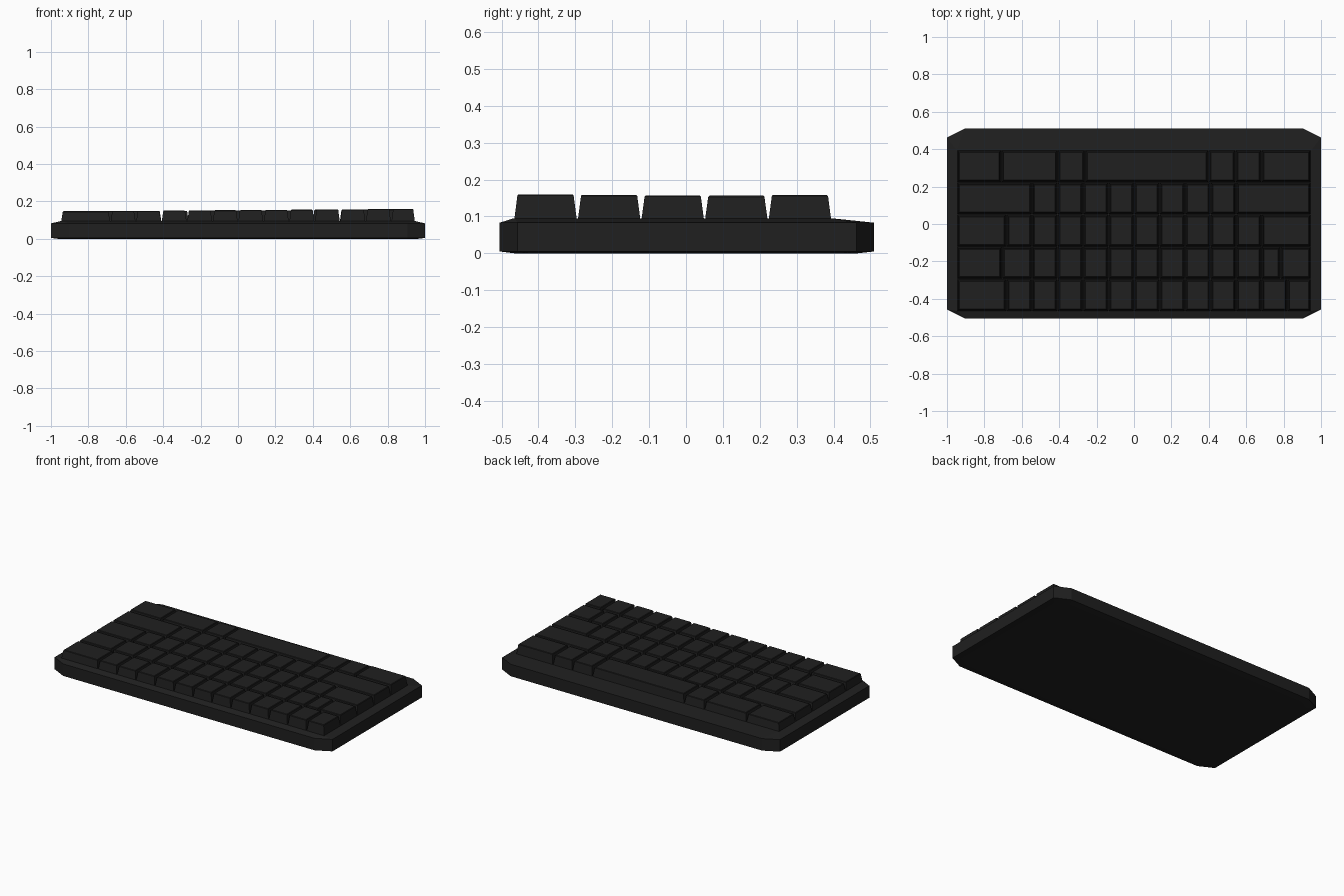
import bpy, bmesh

if "Cube" in bpy.data.objects:
    bpy.data.objects.remove(bpy.data.objects["Cube"])

mat = bpy.data.materials.new("black_plastic")
mat.diffuse_color = (0.014, 0.014, 0.014, 1)
mat.use_nodes = True
mat.node_tree.nodes["Principled BSDF"].inputs["Base Color"].default_value = mat.diffuse_color


def octagon(x, y0, y1, cx, cy, z):
    """Rectangle outline with clipped corners, counter-clockwise."""
    pts = [(cx, y0), (x, y0 + cy), (x, y1 - cy), (cx, y1),
           (-cx, y1), (-x, y1 - cy), (-x, y0 + cy), (-cx, y0)]
    return [(px, py, z) for px, py in pts]


def loft(name, rings):
    """Closed solid through a stack of equal-sized rings."""
    bm = bmesh.new()
    loops = [[bm.verts.new(p) for p in ring] for ring in rings]
    for a, b in zip(loops, loops[1:]):
        n = len(a)
        for i in range(n):
            j = (i + 1) % n
            bm.faces.new((a[i], a[j], b[j], b[i]))
    bm.faces.new(loops[0][::-1])
    bm.faces.new(loops[-1])
    bmesh.ops.recalc_face_normals(bm, faces=bm.faces)
    mesh = bpy.data.meshes.new(name)
    bm.to_mesh(mesh)
    bm.free()
    mesh.materials.append(mat)
    ob = bpy.data.objects.new(name, mesh)
    bpy.context.collection.objects.link(ob)
    return ob


def rect(x0, x1, y0, y1, inset, z):
    x0, x1, y0, y1 = x0 + inset, x1 - inset, y0 + inset, y1 - inset
    return [(x0, y0, z), (x1, y0, z), (x1, y1, z), (x0, y1, z)]


# case: clipped-corner slab whose rim slopes up to the key field
DECK = 0.095
loft("case", [
    octagon(0.96, -0.465, 0.465, 0.88, 0.04, 0.0),
    octagon(1.0, -0.505, 0.51, 0.905, 0.048, 0.005),
    octagon(1.0, -0.505, 0.51, 0.905, 0.048, 0.083),
    octagon(0.947, -0.467, 0.395, 0.945, 0.002, DECK),
])


def grid(first, last):
    """Evenly spaced column boundaries of the single-width keys."""
    return [0.1365 * i for i in range(first, last + 1)]


# key boundaries along x, front row first, with a small row height offset
L, R = -0.947, 0.947
rows = [
    ([L] + grid(-5, 6) + [R], 0.0),
    ([L, -0.705] + grid(-4, 5) + [0.783, R], -0.001),
    ([L] + grid(-5, 5) + [R], -0.002),
    ([L] + grid(-4, 4) + [R], -0.0025),
    ([L, -0.71, -0.408, -0.262, 0.398, 0.543, 0.682, R], -0.001),
]

# keys: tapered caps, slightly taller to the right
Y0, PITCH = -0.467, 0.1724
for r, (edges, dz) in enumerate(rows):
    y0, y1 = Y0 + r * PITCH, Y0 + (r + 1) * PITCH
    for k, (x0, x1) in enumerate(zip(edges, edges[1:])):
        top = 0.1535 + 0.007 * (x0 + x1) / 2 + dz
        loft(f"key_row{r + 1}_{k + 1}", [
            rect(x0, x1, y0, y1, 0.002, DECK - 0.005),
            rect(x0, x1, y0, y1, 0.002, DECK),
            rect(x0, x1, y0, y1, 0.010, top - 0.003),
            rect(x0, x1, y0, y1, 0.013, top),
        ])
